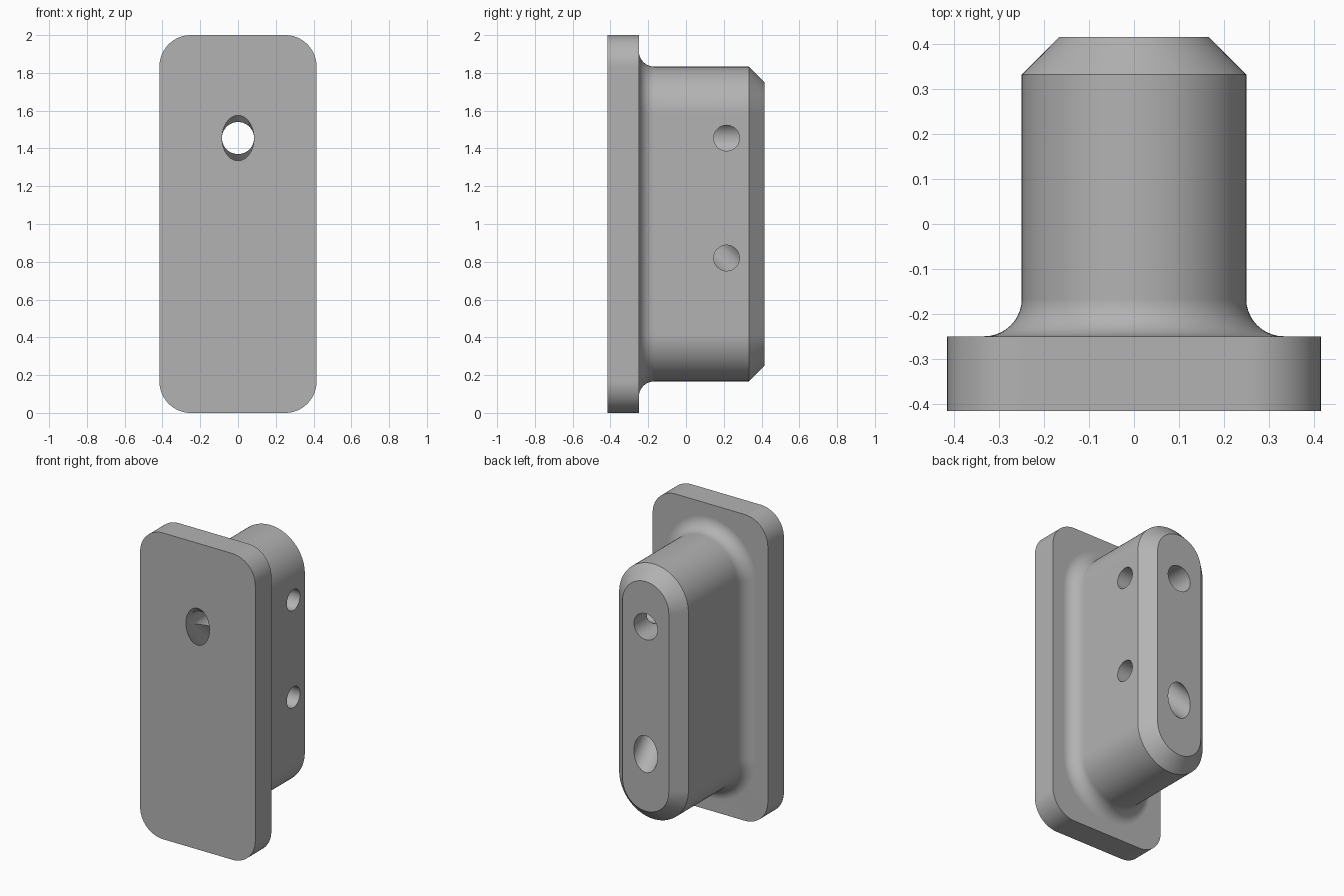
import bpy, bmesh, math
from mathutils import Vector

cube = bpy.data.objects.get("Cube")
if cube:
    bpy.data.objects.remove(cube, do_unlink=True)

grey = bpy.data.materials.new("plain grey")
grey.use_nodes = True
grey.diffuse_color = (0.45, 0.45, 0.45, 1)
grey.node_tree.nodes["Principled BSDF"].inputs["Base Color"].default_value = (0.45, 0.45, 0.45, 1)

HALF = 0.416    # half width and half depth of the whole fitting
STEP = 0.0833   # fillet radius and chamfer size
HOLE_Z = 1.455


def outline(cx, cz, r, steps=20):
    """Rounded outline around z = 1: four corner arcs whose centres sit at +-cx, 1 +- cz."""
    pts = []
    for q, (sx, sz) in enumerate([(1, 1), (-1, 1), (-1, -1), (1, -1)]):
        for i in range(steps + 1):
            a = (q + i / steps) * math.pi / 2
            pts.append((sx * cx + r * math.cos(a), 1 + sz * cz + r * math.sin(a)))
    return pts


def loft(name, cx, cz, profile):
    """Skin a stack of rounded outlines; profile holds (y, corner radius)."""
    bm = bmesh.new()
    rings = [[bm.verts.new((x, y, z)) for x, z in outline(cx, cz, r)] for y, r in profile]
    n = len(rings[0])
    for a, b in zip(rings, rings[1:]):
        for i in range(n):
            j = (i + 1) % n
            bm.faces.new((a[i], a[j], b[j], b[i]))
    bm.faces.new(rings[0])
    bm.faces.new(rings[-1])
    bmesh.ops.remove_doubles(bm, verts=bm.verts, dist=1e-5)
    bmesh.ops.recalc_face_normals(bm, faces=bm.faces)
    mesh = bpy.data.meshes.new(name)
    bm.to_mesh(mesh)
    bm.free()
    mesh.materials.append(grey)
    obj = bpy.data.objects.new(name, mesh)
    bpy.context.collection.objects.link(obj)
    return obj


def drill(name, start, end, radius):
    """Cylinder cutter between two points."""
    start, end = Vector(start), Vector(end)
    axis = end - start
    bpy.ops.mesh.primitive_cylinder_add(vertices=48, radius=radius, depth=axis.length,
                                        location=(start + end) / 2,
                                        rotation=axis.to_track_quat('Z', 'Y').to_euler())
    obj = bpy.context.object
    obj.name = name
    obj.hide_render = True
    obj.data.materials.append(grey)
    return obj


def combine(target, other, operation):
    mod = target.modifiers.new(operation.title(), 'BOOLEAN')
    mod.operation, mod.solver, mod.object = operation, 'EXACT', other
    bpy.ops.object.select_all(action='DESELECT')
    target.select_set(True)
    bpy.context.view_layer.objects.active = target
    bpy.ops.object.modifier_apply(modifier=mod.name)
    bpy.data.objects.remove(other, do_unlink=True)


# Rounded mounting plate
body = loft("mounting_block", 0.25, 0.834, [(-HALF, HALF - 0.25), (-0.25, HALF - 0.25)])

# Slot-shaped boss: root fillet, straight wall, end chamfer
fillet = [(-0.25 + STEP * (1 - math.cos(t)), 0.25 + STEP * (1 - math.sin(t)))
          for t in (i / 10 * math.pi / 2 for i in range(11))]
profile = [(-0.3, 0.25 + STEP)] + fillet + [(HALF - STEP, 0.25), (HALF, 0.25 - STEP)]
combine(body, loft("boss", 0, 0.583, profile), 'UNION')

# Straight bore, 45 degree bore and two blind screw holes on the left side
combine(body, drill("straight_bore", (0, -0.6, HOLE_Z), (0, 0.6, HOLE_Z), 0.085), 'DIFFERENCE')
combine(body, drill("angled_bore", (0, -HALF - 0.3, HOLE_Z + 0.3),
                    (0, HALF + 0.3, HOLE_Z - 2 * HALF - 0.3), 0.085), 'DIFFERENCE')
for z in (HOLE_Z, HOLE_Z - 0.635):
    combine(body, drill("screw_hole", (0, 0.215, z), (0.4, 0.215, z), 0.068), 'DIFFERENCE')

# Smooth rounded areas, crisp corners
bpy.ops.object.shade_smooth_by_angle(angle=math.radians(30))
normals = body.modifiers.new("Weighted Normals", 'WEIGHTED_NORMAL')
normals.keep_sharp = True
